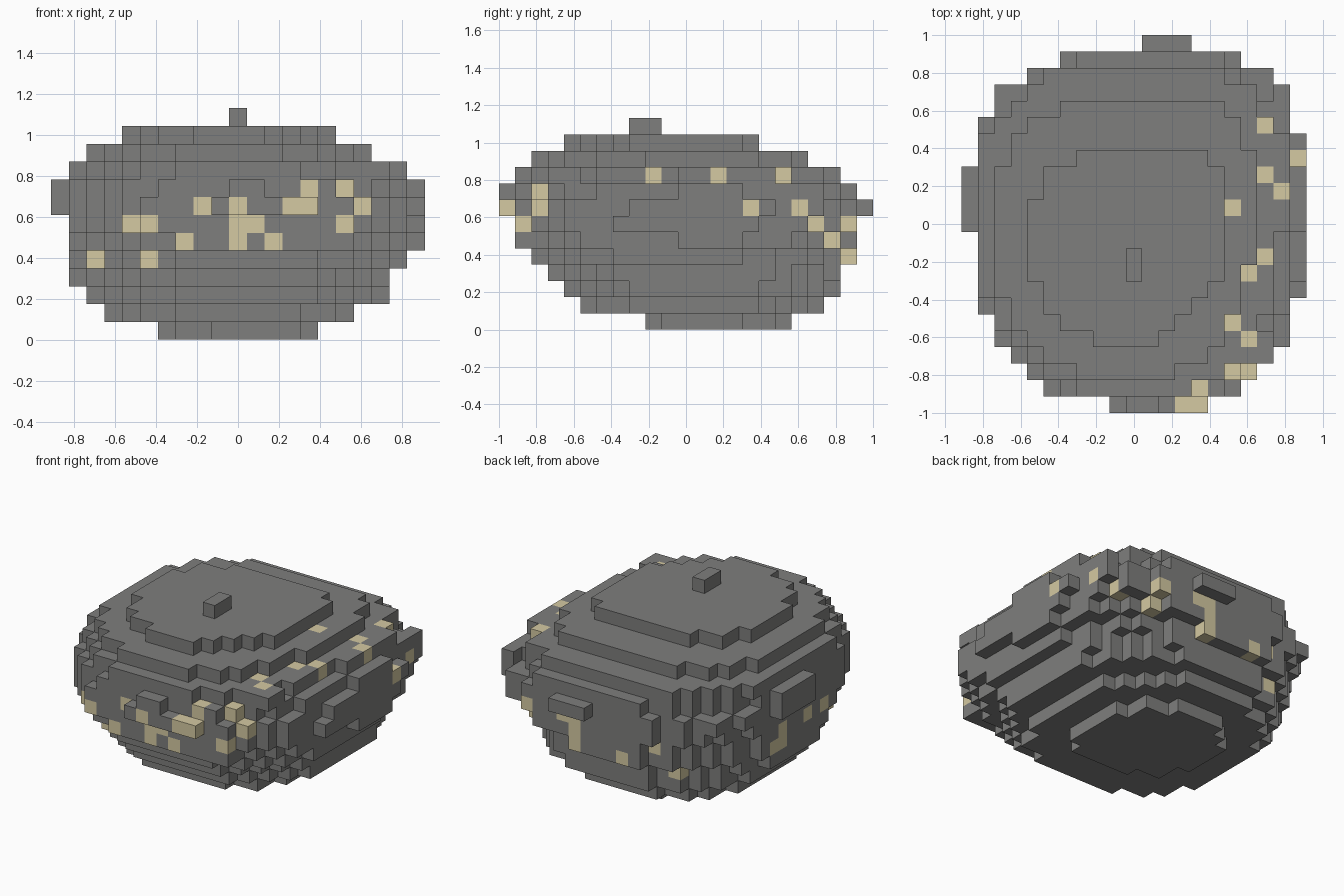
import bpy
import bmesh

# Remove the default cube only
default_cube = bpy.data.objects.get("Cube")
if default_cube:
    bpy.data.objects.remove(default_cube, do_unlink=True)

COLUMNS, ROWS = 21, 23
CELL = 2 / ROWS


def make_material(name, colour):
    material = bpy.data.materials.new(name)
    material.use_nodes = True
    material.diffuse_color = colour
    shader = material.node_tree.nodes["Principled BSDF"]
    shader.inputs["Base Color"].default_value = colour
    shader.inputs["Roughness"].default_value = 1
    return material


stone = make_material("stone grey", (0.21, 0.21, 0.205, 1))
ore = make_material("ore tan", (0.66, 0.585, 0.36, 1))

# Each level, bottom to top: left, right, front, back edges in cells,
# then corner radii front-left, front-right, back-left, back-right
LAYERS = [
    (6, 15, 9, 18, 5, 3, 4, 5),
    (3, 17, 5, 20, 6, 5, 6, 7),
    (2, 19, 4, 21, 8, 7, 8, 8),
    (1, 19, 3, 21, 9, 7, 9, 7),
    (1, 20, 2, 22, 9, 8, 9, 10),
    (1, 20, 1, 22, 9, 7, 9, 7),
    (1, 20, 1, 22, 8, 6, 8, 5),
    (1, 20, 1, 22, 8, 6, 8, 5),
    (1, 20, 1, 22, 8, 8, 9, 7),
    (1, 19, 1, 21, 9, 8, 7, 5),
    (2, 17, 2, 19, 8, 6, 6, 3),
    (4, 16, 4, 16, 6, 7, 5, 3),
]

# Bumps on the surface: (columns), (rows), (levels) as half-open ranges
BUMPS = [
    ((10, 11), (8, 10), (12, 13)),   # top knob
    ((9, 15), (0, 1), (7, 8)),       # front ledge
    ((10, 12), (0, 1), (8, 9)),
    ((5, 6), (1, 2), (6, 8)),        # front corners
    ((16, 17), (1, 2), (5, 8)),
    ((15, 16), (1, 2), (8, 9)),
    ((19, 20), (4, 5), (6, 8)),
    ((17, 19), (3, 5), (9, 10)),
    ((11, 14), (22, 23), (7, 8)),    # back ledge
    ((2, 3), (18, 20), (7, 8)),      # back corners
    ((1, 2), (17, 18), (7, 8)),
    ((19, 20), (18, 20), (7, 9)),
    ((0, 1), (11, 15), (7, 9)),      # ledge on the -x side
    ((20, 21), (11, 15), (5, 6)),    # slab on the +x side
    ((20, 21), (7, 16), (6, 7)),
    ((20, 21), (8, 17), (7, 8)),
    ((20, 21), (11, 15), (8, 9)),
    ((19, 20), (11, 17), (9, 10)),   # upper shelf on the +x side
    ((17, 18), (9, 16), (10, 11)),
]


def in_corner_cut(across, along, radius):
    """True where a cell lies outside a rounded corner."""
    a, b = radius - across - 0.5, radius - along - 0.5
    return a > 0 and b > 0 and a * a + b * b > radius * radius


def layer_cells(level, layer):
    left, right, front, back, *radii = layer
    for i in range(left, right):
        for j in range(front, back):
            from_left, from_right = i - left, right - 1 - i
            from_front, from_back = j - front, back - 1 - j
            corners = ((from_left, from_front), (from_right, from_front),
                       (from_left, from_back), (from_right, from_back))
            if not any(in_corner_cut(a, b, r)
                       for (a, b), r in zip(corners, radii)):
                yield i, j, level


# Stacked boulder body
cells = set()
for level, layer in enumerate(LAYERS):
    cells.update(layer_cells(level, layer))
for columns, rows, levels in BUMPS:
    cells.update((i, j, k) for i in range(*columns)
                 for j in range(*rows) for k in range(*levels))

# Ore specks, placed on the outermost cell seen along one axis
FRONT = [(2, 4), (5, 4), (4, 6), (5, 6), (7, 5), (8, 7), (10, 7), (10, 6),
         (11, 6), (10, 5), (12, 5), (13, 7), (14, 7), (14, 8), (16, 8),
         (17, 7), (16, 6)]
RIGHT = [(9, 9), (13, 9), (17, 9), (15, 7), (18, 7), (19, 6), (20, 5),
         (21, 6), (21, 4)]
TOP = [(16, 12), (18, 14), (17, 8), (16, 5), (17, 4)]
BACK = [(13, 6), (12, 6), (12, 5), (8, 4), (6, 5), (5, 3)]
LEFT = [(13, 5), (13, 4), (14, 4), (10, 5), (8, 5)]


def outermost(axis, outward, pair):
    kept = [n for n in range(3) if n != axis]
    line = [c for c in cells if (c[kept[0]], c[kept[1]]) == pair]
    return max(line, key=lambda c: outward * c[axis])


specks = set()
for axis, outward, pairs in ((1, -1, FRONT), (0, 1, RIGHT), (2, 1, TOP),
                             (1, 1, BACK), (0, -1, LEFT)):
    specks.update(outermost(axis, outward, pair) for pair in pairs)


def build_blocks(name, cells, specks):
    """Skin the cells with a square on every exposed side."""
    bm = bmesh.new()
    corners = {}

    def corner(point):
        if point not in corners:
            i, j, k = point
            corners[point] = bm.verts.new(((i - COLUMNS / 2) * CELL,
                                           (j - ROWS / 2) * CELL, k * CELL))
        return corners[point]

    for cell in sorted(cells):
        for axis in range(3):
            u, v = (axis + 1) % 3, (axis + 2) % 3
            for side in (0, 1):
                neighbour = list(cell)
                neighbour[axis] += 2 * side - 1
                if tuple(neighbour) in cells:
                    continue
                square = []
                for du, dv in ((0, 0), (1, 0), (1, 1), (0, 1)):
                    point = list(cell)
                    point[axis] += side
                    point[u] += du
                    point[v] += dv
                    square.append(corner(tuple(point)))
                face = bm.faces.new(square if side else square[::-1])
                face.material_index = int(cell in specks)
    mesh = bpy.data.meshes.new(name)
    bm.to_mesh(mesh)
    bm.free()
    mesh.materials.append(stone)
    mesh.materials.append(ore)
    block = bpy.data.objects.new(name, mesh)
    bpy.context.collection.objects.link(block)


build_blocks("boulder", cells, specks)
